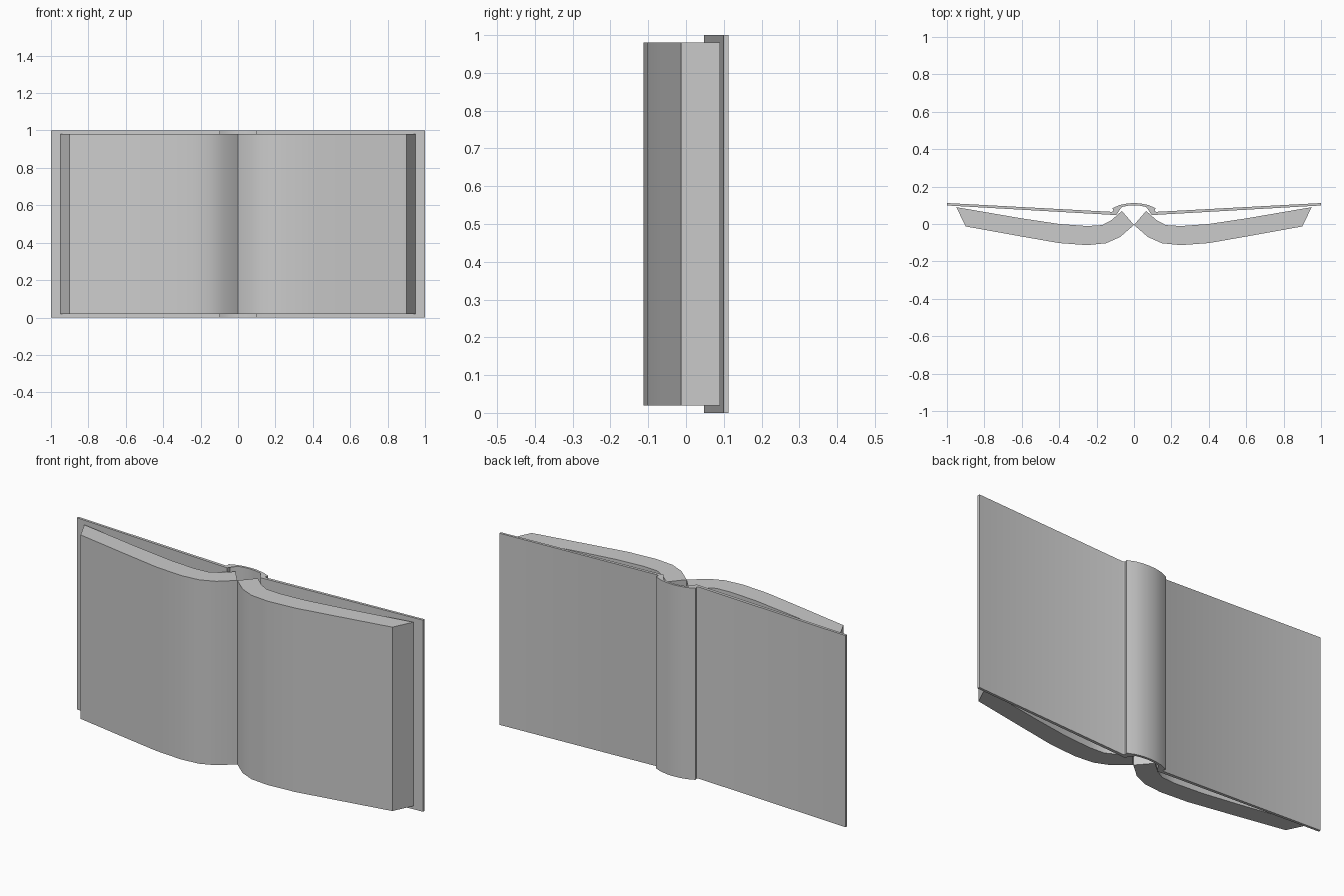
import bpy, bmesh

if "Cube" in bpy.data.objects:
    bpy.data.objects.remove(bpy.data.objects["Cube"])


def extrude_profile(name, pts, z0, z1):
    """Extrude a closed outline in the xy plane from z0 to z1."""
    bm = bmesh.new()
    low = [bm.verts.new((x, y, z0)) for x, y in pts]
    top = [bm.verts.new((x, y, z1)) for x, y in pts]
    n = len(pts)
    for i in range(n):
        j = (i + 1) % n
        bm.faces.new((low[i], low[j], top[j], top[i]))
    caps = [bm.faces.new(low), bm.faces.new(top)]
    bmesh.ops.triangulate(bm, faces=caps)
    bmesh.ops.recalc_face_normals(bm, faces=bm.faces)
    mesh = bpy.data.meshes.new(name)
    bm.to_mesh(mesh)
    bm.free()
    ob = bpy.data.objects.new(name, mesh)
    bpy.context.collection.objects.link(ob)
    bpy.ops.object.select_all(action='DESELECT')
    ob.select_set(True)
    bpy.context.view_layer.objects.active = ob
    bpy.ops.object.shade_smooth_by_angle(angle=0.52)
    return ob


# Curved page blocks: reading surface, fore edge, then back surface
pages = [(0, -0.005), (0.075, -0.07), (0.15, -0.103), (0.25, -0.113),
         (0.4, -0.102), (0.6, -0.067), (0.9, -0.013),
         (0.95, 0.09), (0.6, 0.03), (0.4, 0.0), (0.25, -0.011),
         (0.17, -0.006), (0.12, 0.021), (0.065, 0.07)]
for side, sx in (("right", 1), ("left", -1)):
    extrude_profile(side + "_pages", [(x * sx, y) for x, y in pages], 0.02, 0.98)

# Cover: two boards joined to a rounded spine through grooves
outer = [(1, 0.112), (0.12, 0.065), (0.11, 0.069), (0.115, 0.085),
         (0.075, 0.102), (0.035, 0.11)]
inner = [(0.03, 0.098), (0.065, 0.091), (0.1, 0.075),
         (0.096, 0.047), (0.12, 0.049), (1, 0.099)]


def flip(pts):
    return [(-x, y) for x, y in reversed(pts)]


outline = outer + [(0, 0.112)] + flip(outer) + flip(inner) + [(0, 0.1)] + inner
extrude_profile("cover", outline, 0, 1)
